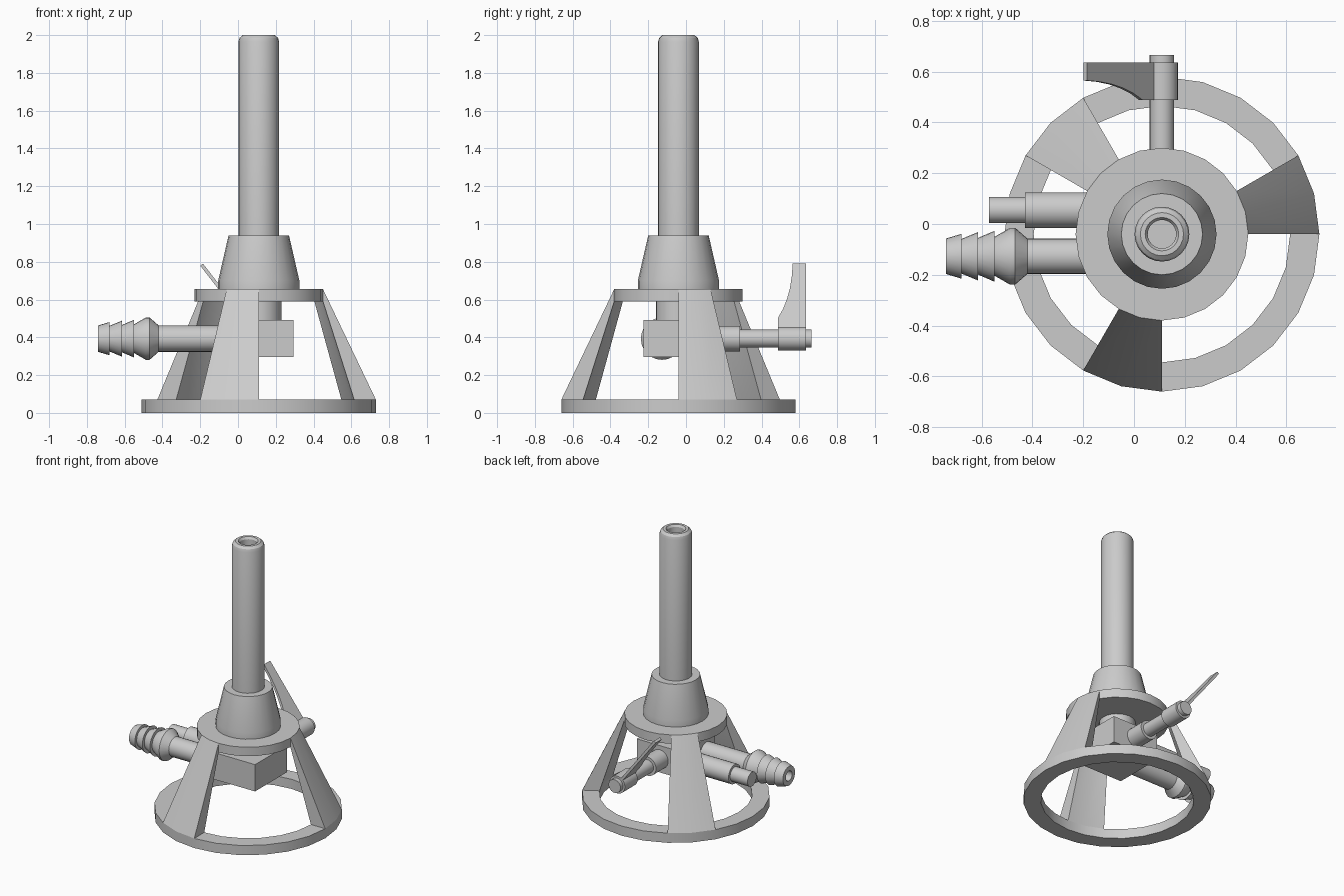
import bpy, bmesh
from math import radians, cos, sin
from mathutils import Vector, Matrix

if "Cube" in bpy.data.objects:
    bpy.data.objects.remove(bpy.data.objects["Cube"])

CX, CY, PZ = 0.11, -0.04, 0.393   # burner axis and pipe height


def finish(name, bm):
    bmesh.ops.remove_doubles(bm, verts=bm.verts, dist=1e-5)
    bmesh.ops.recalc_face_normals(bm, faces=bm.faces)
    me = bpy.data.meshes.new(name)
    bm.to_mesh(me)
    bm.free()
    ob = bpy.data.objects.new(name, me)
    bpy.context.collection.objects.link(ob)
    bpy.ops.object.select_all(action='DESELECT')
    bpy.context.view_layer.objects.active = ob
    ob.select_set(True)
    bpy.ops.object.shade_smooth_by_angle(angle=radians(30))
    return ob


def lathe(name, profile, origin=(CX, CY, 0), axis=(0, 0, 1), sides=24,
          loop=False, start=0, steps=None):
    """Turn (radius, height) points round an axis; steps gives a part turn."""
    bm = bmesh.new()
    turn = Vector(axis).to_track_quat('Z', 'Y').to_matrix().to_4x4()
    if tuple(axis) == (0, 0, 1):
        turn = Matrix()
    mat = Matrix.Translation(origin) @ turn
    n = steps or sides
    rings = []
    for i in range(n + 1):
        a = radians(start + 360 * i / sides)
        rings.append([bm.verts.new(mat @ Vector((r * cos(a), r * sin(a), h)))
                      for r, h in profile])
    m = len(profile)
    for a, b in zip(rings, rings[1:]):
        for j in range(m if loop else m - 1):
            k = (j + 1) % m
            va, vb = profile[j][0], profile[k][0]
            if va == 0:
                bm.faces.new((a[j], b[k], a[k]))
            elif vb == 0:
                bm.faces.new((a[j], b[j], a[k]))
            else:
                bm.faces.new((a[j], b[j], b[k], a[k]))
    if steps:
        bm.faces.new(rings[0])
        bm.faces.new(rings[-1])
    return finish(name, bm)


# Stand: base ring, top plate and three sloping legs
lathe("base_ring", [(0.505, 0), (0.62, 0), (0.62, 0.07), (0.505, 0.07)], loop=True)
lathe("top_plate", [(0, 0.59), (0.34, 0.59), (0.34, 0.655), (0, 0.655)])
for i in range(3):
    lathe(f"leg_{i + 1}", [(0.505, 0.07), (0.62, 0.07), (0.34, 0.655), (0.34, 0.59)],
          loop=True, start=120 * i, steps=2)

# Collar and burner tube with bored top
lathe("collar", [(0, 0.65), (0.215, 0.65), (0.215, 0.70), (0.16, 0.94), (0, 0.94)])
lathe("burner_tube", [(0, 0.93), (0.108, 0.93), (0.108, 1.965), (0.102, 1.985),
                      (0.085, 2.0), (0.066, 2.0), (0.056, 1.985), (0.056, 1.6), (0, 1.6)])

# Valve block hanging under the plate
lathe("valve_neck", [(0, 0.48), (0.12, 0.48), (0.12, 0.595), (0, 0.595)])
bm = bmesh.new()
bmesh.ops.create_cube(bm, size=1, matrix=Matrix.Translation((CX, CY, PZ))
                      @ Matrix.Diagonal((0.37, 0.37, 0.195, 1)))
finish("valve_block", bm)

# Barbed hose inlet (heights run toward -x)
lathe("hose_inlet", [(0, 0), (0.07, 0), (0.07, 0.42), (0.112, 0.468), (0.112, 0.488),
                     (0.076, 0.55), (0.1, 0.55), (0.072, 0.615), (0.095, 0.615),
                     (0.068, 0.68), (0.088, 0.68), (0.07, 0.74), (0.036, 0.74),
                     (0.036, 0.5), (0, 0.5)],
      origin=(0, -0.127, PZ), axis=(-1, 0, 0))

# Gas adjuster beside it
lathe("adjuster", [(0, 0), (0.07, 0), (0.07, 0.43), (0.052, 0.43), (0.052, 0.57), (0, 0.57)],
      origin=(0, 0.055, PZ), axis=(-1, 0, 0))

# Valve stem and lever hub at the back
lathe("valve_stem", [(0, 0.1), (0.068, 0.1), (0.068, 0.285), (0.048, 0.285),
                     (0.048, 0.665), (0, 0.665)], origin=(CX, 0, PZ), axis=(0, 1, 0))
lathe("lever_hub", [(0, 0.488), (0.063, 0.488), (0.063, 0.635), (0, 0.635)],
      origin=(CX, 0, PZ), axis=(0, 1, 0))

# Lever blade: outline of (y, distance from hub), leaning toward -x
outline = [(0.635, 0), (0.635, 0.495), (0.565, 0.495), (0.56, 0.41), (0.55, 0.33),
           (0.535, 0.26), (0.515, 0.195), (0.488, 0.135), (0.488, 0)]
d = Vector((-0.61, 0, 0.79)).normalized()
side = Vector((d.z, 0, -d.x)) * 0.009
bm = bmesh.new()
hub = Vector((CX, 0, PZ))
face = bm.faces.new([bm.verts.new(hub + d * t + Vector((0, y, 0)) - side) for y, t in outline])
ext = bmesh.ops.extrude_face_region(bm, geom=[face], use_keep_orig=True)
bmesh.ops.translate(bm, vec=side * 2,
                    verts=[g for g in ext["geom"] if isinstance(g, bmesh.types.BMVert)])
finish("lever_blade", bm)
